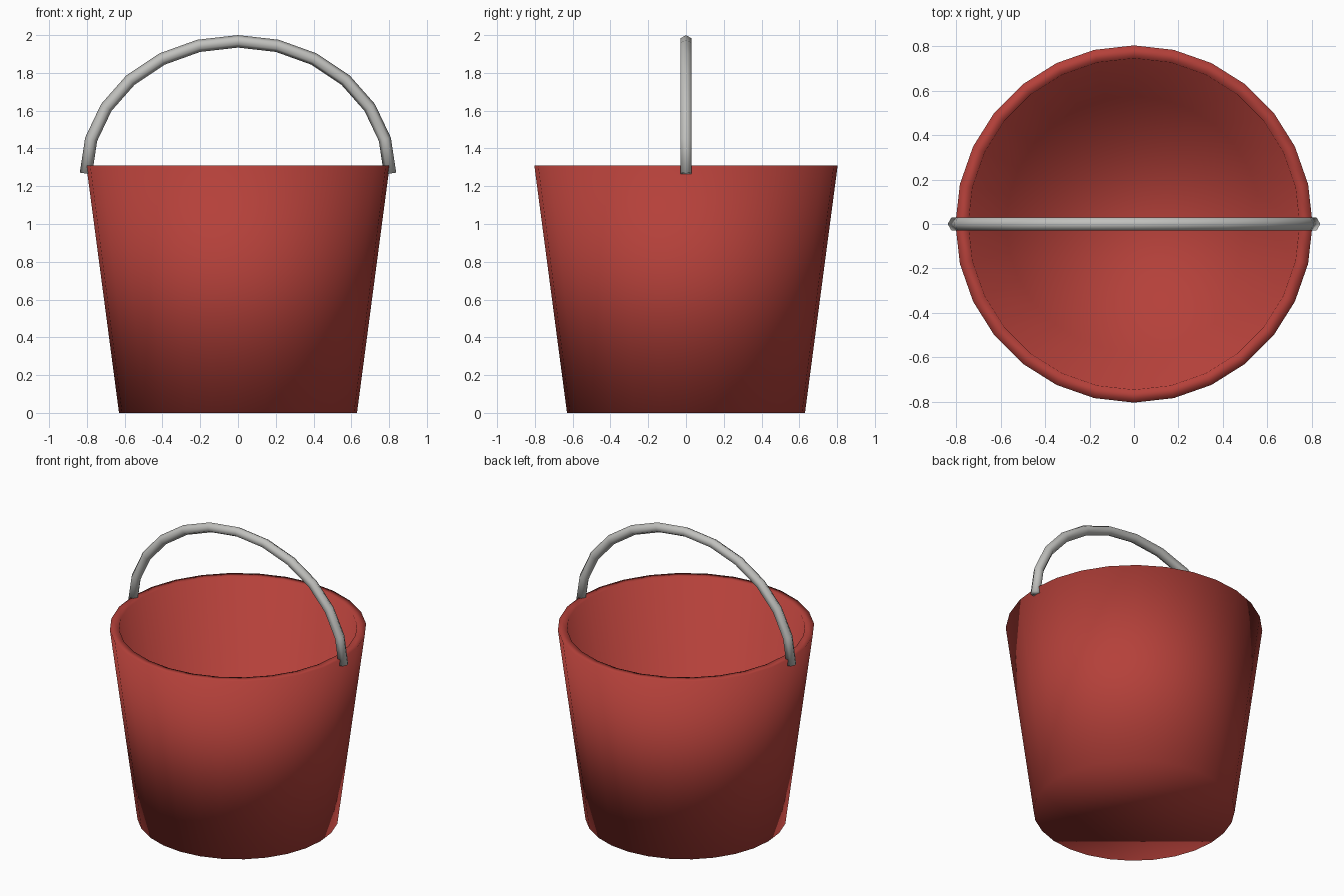
import bpy
import bmesh
from math import sin, cos, pi
from mathutils import Vector

default = bpy.data.objects.get("Cube")
if default:
    bpy.data.objects.remove(default, do_unlink=True)


def make_material(name, colour):
    mat = bpy.data.materials.new(name)
    mat.use_nodes = True
    mat.diffuse_color = colour
    mat.node_tree.nodes["Principled BSDF"].inputs["Base Color"].default_value = colour
    return mat


def skin_rings(name, rings, mat):
    """Join rings of points with quads, cap both ends and shade smooth."""
    bm = bmesh.new()
    loops = [[bm.verts.new(p) for p in ring] for ring in rings]
    n = len(loops[0])
    for a, b in zip(loops, loops[1:]):
        for i in range(n):
            j = (i + 1) % n
            bm.faces.new((a[i], a[j], b[j], b[i]))
    bm.faces.new(loops[0])
    bm.faces.new(loops[-1])
    bmesh.ops.recalc_face_normals(bm, faces=bm.faces)
    for face in bm.faces:
        face.smooth = True
    mesh = bpy.data.meshes.new(name)
    bm.to_mesh(mesh)
    bm.free()
    mesh.materials.append(mat)
    obj = bpy.data.objects.new(name, mesh)
    bpy.context.collection.objects.link(obj)
    return obj


red = make_material("red plastic", (0.46, 0.052, 0.042, 1))
grey = make_material("grey metal", (0.53, 0.53, 0.51, 1))

# Bucket: outer base, outer rim, inner rim, inner floor
SIDES = 28
profile = [(0.63, 0.0), (0.803, 1.31), (0.745, 1.31), (0.575, 0.06)]
bucket_rings = [
    [(r * cos(2 * pi * i / SIDES), r * sin(2 * pi * i / SIDES), z) for i in range(SIDES)]
    for r, z in profile
]
skin_rings("bucket", bucket_rings, red)

# Handle: six-sided tube along half an ellipse
SEGMENTS, TUBE_SIDES, TUBE = 12, 6, 0.033
path = [
    Vector((-0.805 * cos(pi * k / SEGMENTS), 0, 1.267 + 0.7 * sin(pi * k / SEGMENTS)))
    for k in range(SEGMENTS + 1)
]
handle_rings = []
for k, point in enumerate(path):
    tangent = (path[min(k + 1, SEGMENTS)] - path[max(k - 1, 0)]).normalized()
    outward = Vector((-tangent.z, 0, tangent.x))
    handle_rings.append([
        point + TUBE * (outward * cos(2 * pi * i / TUBE_SIDES)
                        + Vector((0, 1, 0)) * sin(2 * pi * i / TUBE_SIDES))
        for i in range(TUBE_SIDES)
    ])
skin_rings("handle", handle_rings, grey)
